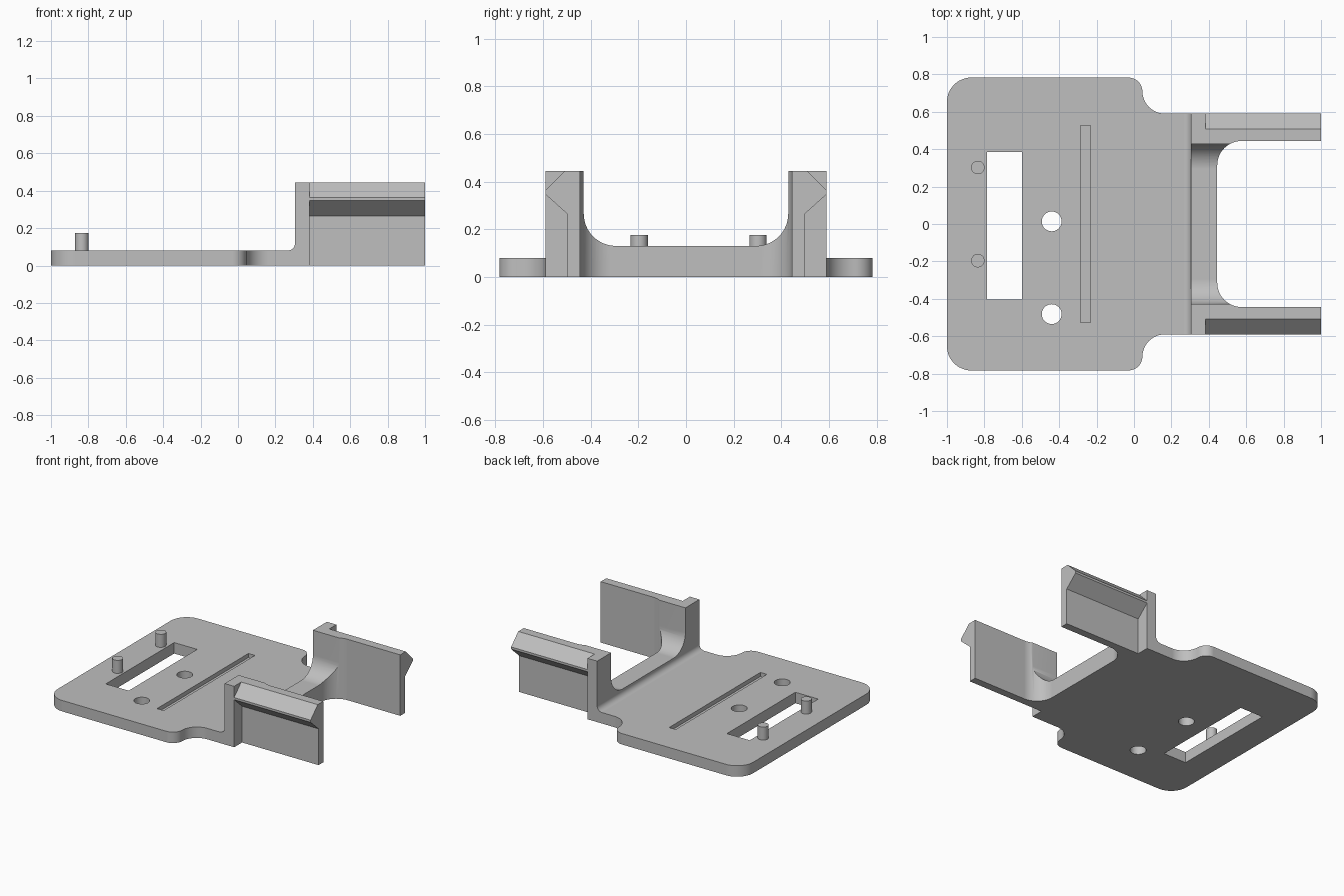
import bpy, bmesh
from math import sin, cos, radians
from mathutils import Vector

if "Cube" in bpy.data.objects:
    bpy.data.objects.remove(bpy.data.objects["Cube"], do_unlink=True)

grey = bpy.data.materials.new("light grey plastic")
grey.use_nodes = True
grey.diffuse_color = (0.52, 0.52, 0.52, 1)
grey.node_tree.nodes["Principled BSDF"].inputs["Base Color"].default_value = grey.diffuse_color


def arc(cx, cy, r, start, end, steps=12):
    angles = [radians(start + (end - start) * i / steps) for i in range(steps + 1)]
    return [(cx + r * cos(a), cy + r * sin(a)) for a in angles]


def mirror(half):
    """Close a half outline (u, v) with its reflection in v."""
    return half + [(u, -v) for u, v in reversed(half)]


def prism(name, outline, axis, lo, hi):
    """Extrude a 2D outline along x (y, z), y (x, z) or z (x, y)."""
    place = {"x": lambda u, v, w: (w, u, v),
             "y": lambda u, v, w: (u, w, v),
             "z": lambda u, v, w: (u, v, w)}[axis]
    bm = bmesh.new()
    face = bm.faces.new([bm.verts.new(place(u, v, lo)) for u, v in outline])
    extruded = bmesh.ops.extrude_face_region(bm, geom=[face])["geom"]
    shift = Vector(place(0, 0, hi - lo))
    bmesh.ops.translate(bm, vec=shift, verts=[g for g in extruded if isinstance(g, bmesh.types.BMVert)])
    bmesh.ops.recalc_face_normals(bm, faces=bm.faces)
    mesh = bpy.data.meshes.new(name)
    bm.to_mesh(mesh)
    bm.free()
    mesh.materials.append(grey)
    obj = bpy.data.objects.new(name, mesh)
    bpy.context.collection.objects.link(obj)
    return obj


def activate(obj):
    bpy.ops.object.select_all(action="DESELECT")
    obj.select_set(True)
    bpy.context.view_layer.objects.active = obj


def cut(body, outline, axis, lo, hi):
    cutter = prism("cutter", outline, axis, lo, hi)
    cutter.hide_render = True
    mod = body.modifiers.new("cut", "BOOLEAN")
    mod.operation = "DIFFERENCE"
    mod.solver = "EXACT"
    mod.object = cutter
    activate(body)
    bpy.ops.object.modifier_apply(modifier=mod.name)
    bpy.data.objects.remove(cutter, do_unlink=True)


def rect(u0, u1, v0, v1):
    return [(u0, v0), (u1, v0), (u1, v1), (u0, v1)]


def smooth(obj):
    activate(obj)
    bpy.ops.object.shade_smooth_by_angle(angle=radians(30))


# Whole plan shape: rounded plate, necked shoulders and two arms
plan = mirror(arc(-0.87, 0.653, 0.13, 180, 90)
              + arc(-0.03, 0.708, 0.075, 90, 0)
              + arc(0.165, 0.71, 0.12, 180, 270)
              + [(1, 0.59), (1, 0.444)]
              + arc(0.575, 0.314, 0.13, 90, 180))
body = prism("plate_with_arms", plan, "z", 0, 0.445)

# Lower the plate, leaving a fillet against the uprights
cut(body, [(-1.2, 0.08)] + arc(0.265, 0.12, 0.04, -90, 0) + [(0.305, 0.6), (-1.2, 0.6)],
    "y", -1, 1)

# Rounded channel over the cross beam
channel = arc(0.294, 0.265, 0.135, -90, 0) + [(0.429, 0.6)]
cut(body, channel + [(-y, z) for y, z in reversed(channel)], "x", 0.2, 1.2)

# Carve the outside of each arm down to a bevelled rail
for side in (-1, 1):
    under = [(0.499, -0.1), (0.499, 0.265), (0.59, 0.347), (0.7, 0.347), (0.7, -0.1)]
    over = [(0.508, 0.445), (0.59, 0.363), (0.7, 0.363), (0.7, 0.6), (0.508, 0.6)]
    for outline in (under, over):
        cut(body, [(side * y, z) for y, z in outline], "x", 0.382, 1.2)

# Window, shallow groove and round holes
cut(body, rect(-0.785, -0.6, -0.405, 0.385), "z", -0.1, 0.3)
cut(body, rect(-0.285, -0.232, -0.527, 0.527), "z", 0.05, 0.3)
for y in (0.014, -0.482):
    cut(body, arc(-0.44, y, 0.053, 0, 360, 40)[:-1], "z", -0.1, 0.3)
smooth(body)
body.modifiers.new("even shading", "WEIGHTED_NORMAL").keep_sharp = True

# Locating pins
for name, y in (("left_pin", 0.302), ("right_pin", -0.196)):
    smooth(prism(name, arc(-0.835, y, 0.036, 0, 360, 32)[:-1], "z", 0.06, 0.175))
